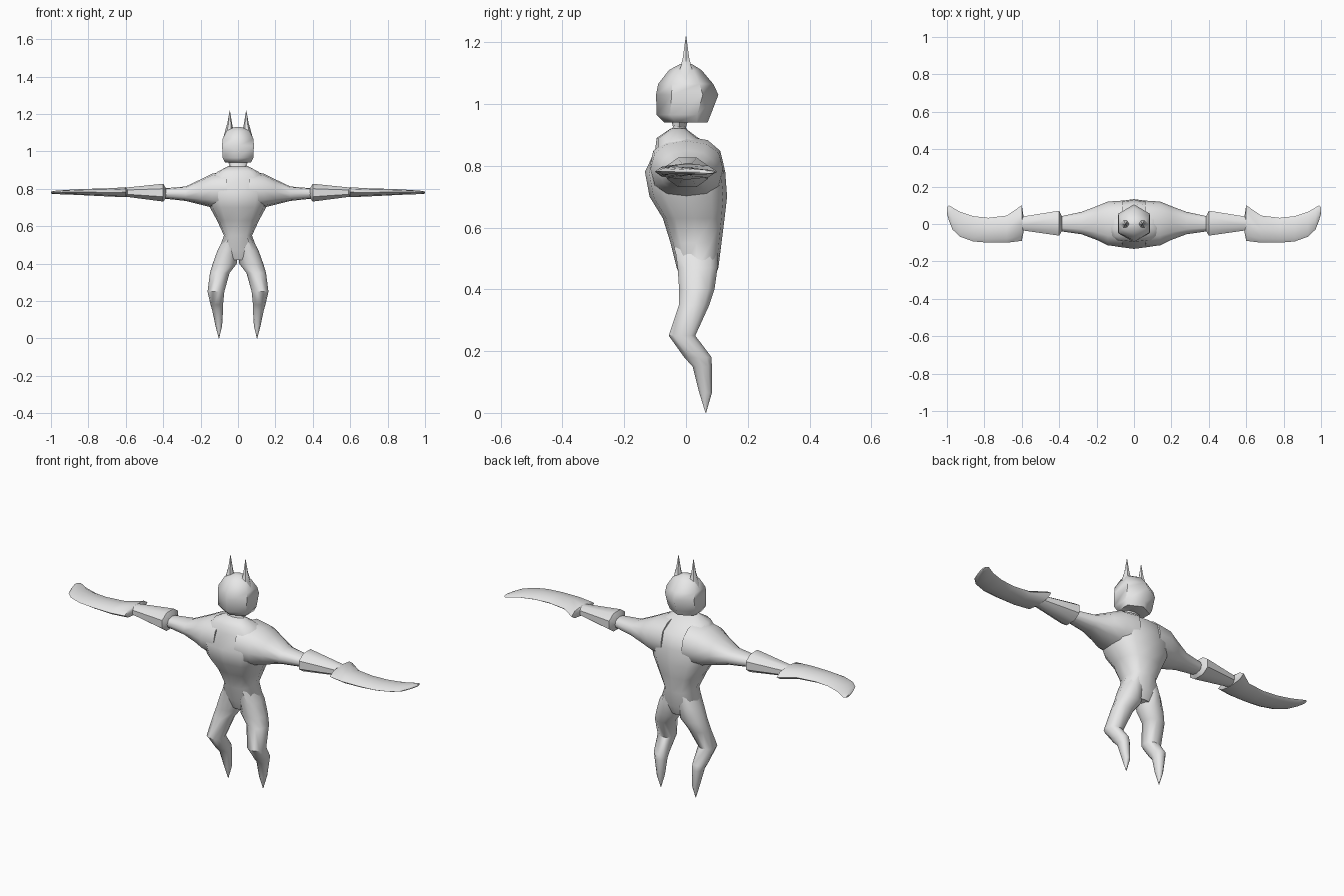
import bpy, bmesh, math

grey = bpy.data.materials.new("plain grey")
grey.diffuse_color = (0.8, 0.8, 0.8, 1)


def loft(name, rings, axis="z", n=12, power=1.0, turn=0.0, mirror=False, angle=50):
    """Skin closed rings. Each ring: (position, a_min, a_max, b_min, b_max).
    axis z: a = x, b = y.  axis x: a = y, b = z."""
    bm = bmesh.new()
    loops = []
    for p, a0, a1, b0, b1 in rings:
        loop = []
        for i in range(n):
            t = 2 * math.pi * i / n + turn
            c, s = math.cos(t), math.sin(t)
            c = math.copysign(abs(c) ** power, c)
            s = math.copysign(abs(s) ** power, s)
            a = (a0 + a1) / 2 + c * (a1 - a0) / 2
            b = (b0 + b1) / 2 + s * (b1 - b0) / 2
            loop.append(bm.verts.new((a, b, p) if axis == "z" else (p, a, b)))
        loops.append(loop)
    for lo, hi in zip(loops, loops[1:]):
        for i in range(n):
            j = (i + 1) % n
            bm.faces.new((lo[i], lo[j], hi[j], hi[i]))
    bm.faces.new(loops[0])
    bm.faces.new(loops[-1])
    bmesh.ops.recalc_face_normals(bm, faces=bm.faces)
    me = bpy.data.meshes.new(name)
    bm.to_mesh(me)
    bm.free()
    me.materials.append(grey)
    ob = bpy.data.objects.new(name, me)
    bpy.context.collection.objects.link(ob)
    bpy.ops.object.select_all(action="DESELECT")
    ob.select_set(True)
    bpy.context.view_layer.objects.active = ob
    bpy.ops.object.shade_smooth_by_angle(angle=math.radians(angle))
    if mirror:
        ob.modifiers.new("mirror", "MIRROR").use_mirror_merge = False
    return ob


# Torso, from hips up to the sloping shoulders
loft("torso", [(z, -w, w, f, b) for z, w, f, b in (
    (0.42, 0.06, -0.01, 0.085),
    (0.47, 0.105, -0.03, 0.105),
    (0.55, 0.075, -0.05, 0.115),
    (0.63, 0.112, -0.075, 0.125),
    (0.70, 0.15, -0.118, 0.133),
    (0.78, 0.17, -0.133, 0.127),
    (0.85, 0.16, -0.10, 0.108),
    (0.89, 0.11, -0.095, 0.04),
    (0.92, 0.055, -0.05, 0.0))], power=0.75)

# Legs with bent knees and pointed feet
loft("leg", [
    (0.54, 0.0, 0.072, -0.04, 0.105),
    (0.47, 0.0, 0.11, -0.03, 0.105),
    (0.40, 0.006, 0.135, -0.025, 0.095),
    (0.35, 0.045, 0.15, -0.025, 0.078),
    (0.25, 0.073, 0.163, -0.058, 0.032),
    (0.18, 0.08, 0.147, -0.008, 0.085),
    (0.15, 0.08, 0.138, 0.02, 0.085),
    (0.065, 0.085, 0.12, 0.042, 0.085),
    (0.0, 0.101, 0.103, 0.063, 0.065)], n=10, power=0.9, mirror=True)

# Upper arms blending out of the shoulders
loft("arm", [
    (0.06, -0.12, 0.125, 0.685, 0.895),
    (0.14, -0.115, 0.12, 0.70, 0.88),
    (0.20, -0.085, 0.095, 0.715, 0.85),
    (0.28, -0.055, 0.065, 0.735, 0.812),
    (0.42, -0.035, 0.035, 0.75, 0.80)], axis="x", n=12, power=0.85, mirror=True)

# Flared forearm cuffs
loft("cuff", [
    (0.383, -0.036, 0.04, 0.75, 0.80),
    (0.40, -0.067, 0.076, 0.728, 0.83),
    (0.61, -0.035, 0.04, 0.757, 0.807)], axis="x", n=8, power=0.9,
    turn=math.pi / 8, mirror=True, angle=35)

# Flat swept fins in place of hands
loft("fin_hand", [
    (0.592, -0.05, 0.05, 0.765, 0.80),
    (0.60, -0.09, 0.10, 0.755, 0.808),
    (0.68, -0.10, 0.045, 0.758, 0.803),
    (0.78, -0.10, 0.033, 0.763, 0.80),
    (0.86, -0.093, 0.042, 0.767, 0.797),
    (0.93, -0.068, 0.065, 0.77, 0.793),
    (0.97, -0.03, 0.088, 0.771, 0.79),
    (0.99, 0.02, 0.10, 0.772, 0.787),
    (1.0, 0.055, 0.09, 0.775, 0.784)], axis="x", n=8, mirror=True)

# Neck
loft("neck", [(z, -w, w, f, b) for z, w, f, b in (
    (0.90, 0.07, -0.06, 0.01),
    (0.925, 0.045, -0.042, 0.0),
    (0.96, 0.06, -0.05, 0.01))], n=8)

# Six-sided head with its corners facing front and back
loft("head", [(z, -w, w, f, b) for z, w, f, b in (
    (0.94, 0.08, -0.07, 0.07),
    (0.965, 0.095, -0.095, 0.08),
    (1.03, 0.098, -0.097, 0.105),
    (1.065, 0.096, -0.09, 0.088),
    (1.11, 0.07, -0.055, 0.05),
    (1.13, 0.02, -0.018, 0.018))], n=6, turn=math.pi / 6, angle=60)

# Pointed ears
loft("ear", [
    (1.06, 0.015, 0.082, -0.045, 0.045),
    (1.12, 0.026, 0.066, -0.02, 0.02),
    (1.15, 0.032, 0.057, -0.012, 0.012),
    (1.218, 0.043, 0.045, -0.001, 0.001)], n=6, mirror=True)
